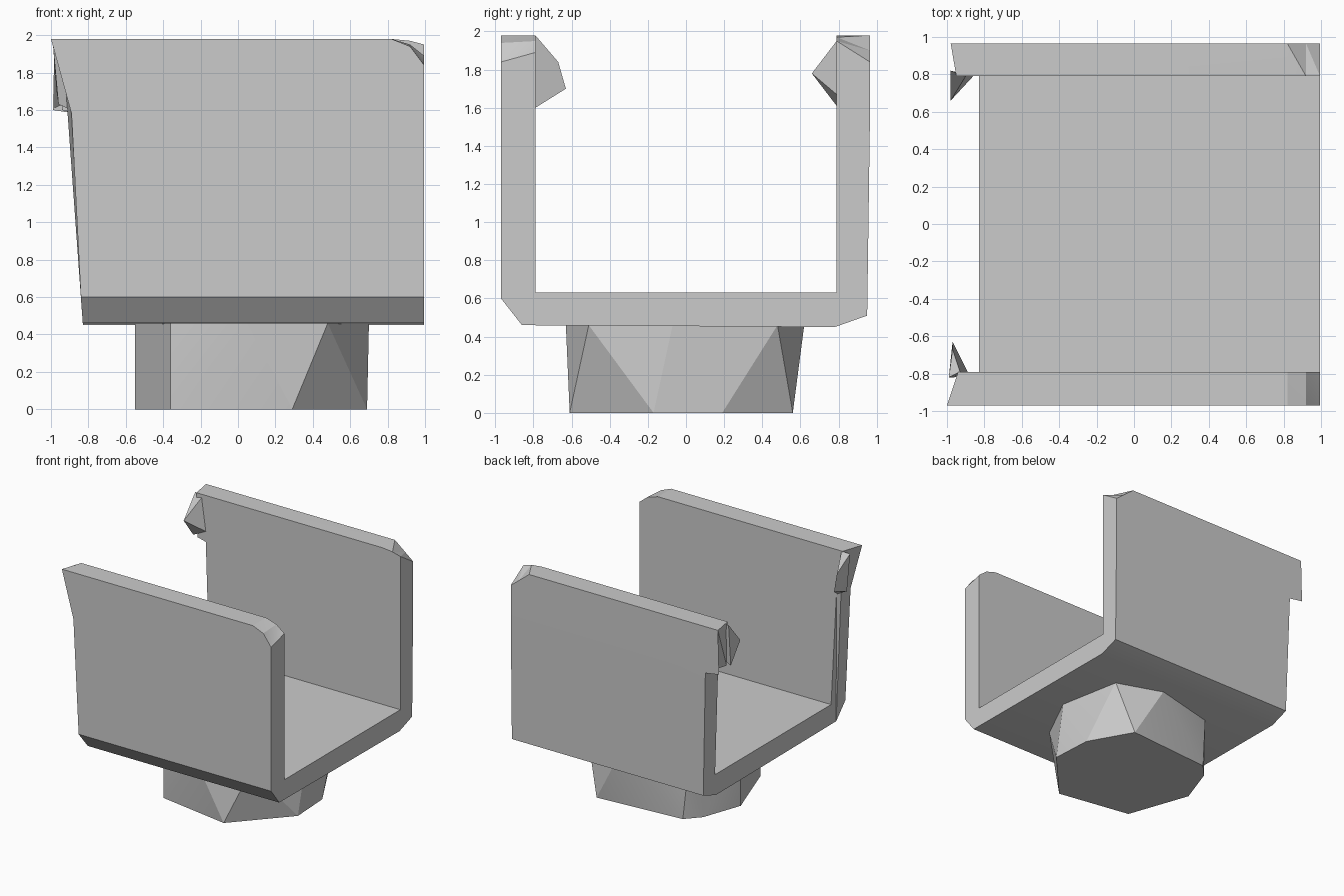
import bpy, bmesh, math

if "Cube" in bpy.data.objects:
    bpy.data.objects.remove(bpy.data.objects["Cube"], do_unlink=True)

GREY = (0.6, 0.6, 0.6, 1)
grey = bpy.data.materials.new("plain grey")
grey.use_nodes = True
grey.diffuse_color = GREY
grey.node_tree.nodes["Principled BSDF"].inputs["Base Color"].default_value = GREY


def finish(name, bm):
    """Turn a bmesh into a named grey object with crisp edges."""
    bmesh.ops.triangulate(bm, faces=bm.faces[:])
    bmesh.ops.recalc_face_normals(bm, faces=bm.faces[:])
    mesh = bpy.data.meshes.new(name)
    bm.to_mesh(mesh)
    bm.free()
    mesh.materials.append(grey)
    obj = bpy.data.objects.new(name, mesh)
    bpy.context.collection.objects.link(obj)
    bpy.ops.object.select_all(action="DESELECT")
    obj.select_set(True)
    bpy.context.view_layer.objects.active = obj
    bpy.ops.object.shade_smooth_by_angle(angle=math.radians(20))


def loft(name, rings):
    """Skin closed rings of equal length; diagonals run to the next point."""
    bm = bmesh.new()
    loops = [[bm.verts.new(p) for p in ring] for ring in rings]
    count = len(loops[0])
    for a, b in zip(loops, loops[1:]):
        for i in range(count):
            j = (i + 1) % count
            bm.faces.new((a[i], a[j], b[j]))
            bm.faces.new((a[i], b[j], b[i]))
    bm.faces.new(loops[0][::-1])
    bm.faces.new(loops[-1])
    finish(name, bm)


def hull(name, points):
    bm = bmesh.new()
    for p in points:
        bm.verts.new(p)
    bmesh.ops.convex_hull(bm, input=bm.verts[:])
    finish(name, bm)


# U-shaped channel: y, z and the x where the section ends on the flared side
TOP = 1.98
profile = [
    (-0.97, TOP, -1.0), (-0.97, 1.58, -0.89), (-0.97, 0.6, -0.84),
    (-0.86, 0.46, -0.83), (0.78, 0.45, -0.83), (0.95, 0.51, -0.83),
    (0.965, 1.58, -0.86), (0.965, 1.6, -0.99), (0.965, TOP, -0.98),
    (0.79, TOP, -0.95), (0.79, 1.6, -0.94), (0.79, 1.58, -0.86),
    (0.79, 0.63, -0.83), (-0.79, 0.63, -0.83), (-0.79, 1.58, -0.88),
    (-0.79, TOP, -0.94),
]


def section(x, tops):
    """Channel section at x; tops gives the wall-top heights in order."""
    heights = iter(tops)
    return [(x, y, next(heights) if z == TOP else z) for y, z, _ in profile]


channel = [[(x, y, z) for y, z, x in profile]]
channel.append(section(0.82, [TOP] * 4))
channel.append(section(0.92, [1.94, 1.9, 1.97, 1.95]))
channel.append(section(0.995, [1.84, 1.84, 1.95, 1.89]))
loft("channel_body", channel)

# Inward hooks at the flared ends of both walls
hull("front_hook", [
    (-0.93, -0.79, 1.98), (-0.99, -0.82, 1.96), (-0.97, -0.67, 1.84),
    (-0.97, -0.63, 1.7), (-0.89, -0.79, 1.6), (-0.96, -0.82, 1.63)])
hull("back_hook", [
    (-0.9, 0.79, 1.95), (-0.98, 0.82, 1.97), (-0.98, 0.66, 1.78),
    (-0.98, 0.79, 1.61), (-0.86, 0.79, 1.67)])

# Eight-sided pedestal whose rims are slightly turned against each other
foot = [(-0.36, -0.5), (0.29, -0.61), (0.69, -0.17), (0.67, 0.19),
        (0.46, 0.56), (-0.32, 0.5), (-0.43, 0.38), (-0.55, 0.04)]
rim = [(-0.36, -0.5), (0.05, -0.63), (0.48, -0.51), (0.7, -0.07),
       (0.6, 0.48), (0.2, 0.62), (-0.36, 0.48), (-0.55, 0.04)]
loft("pedestal", [[(x, y, z) for x, y in ring]
                  for ring, z in ((foot, 0), (rim, 0.46))])
